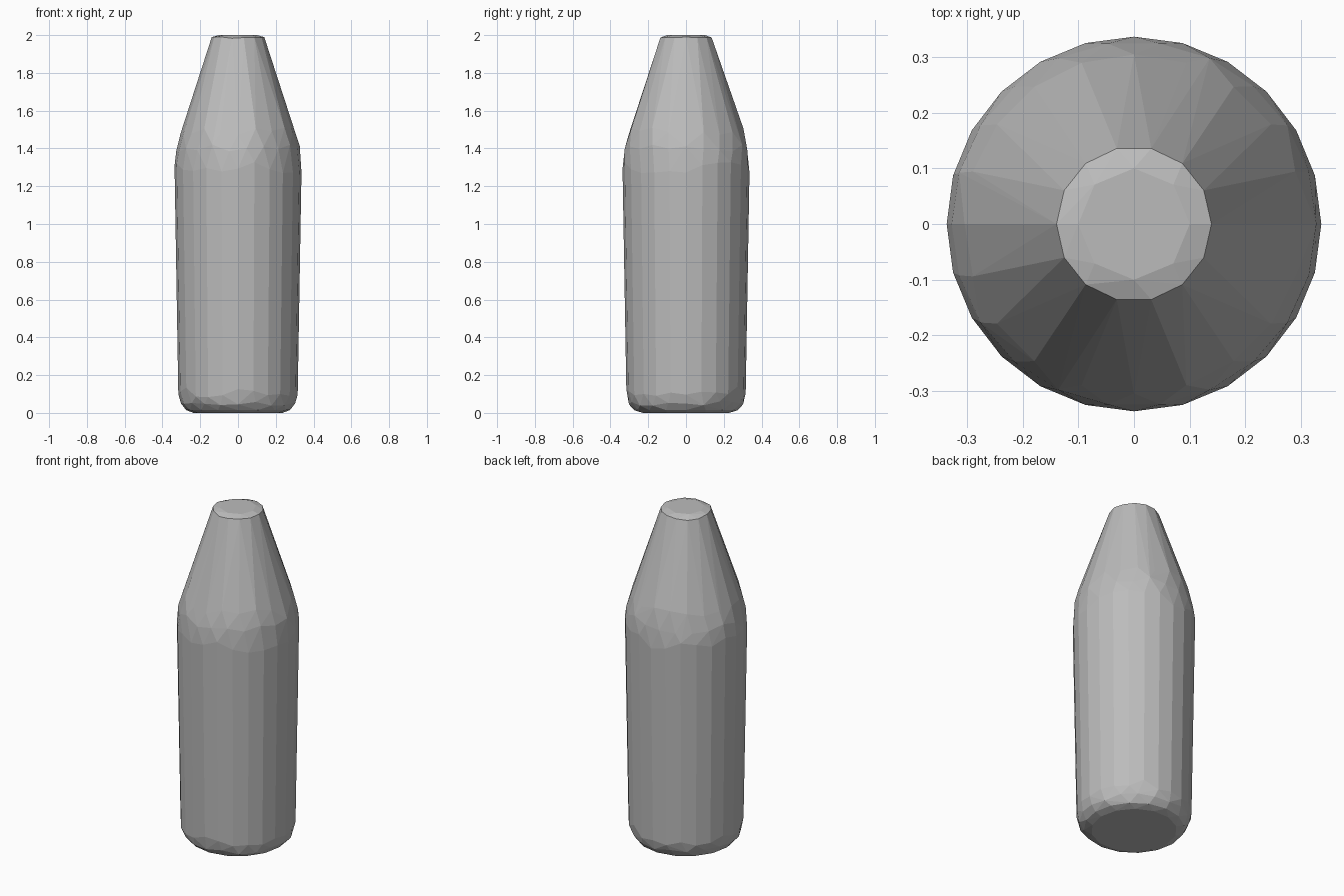
import bpy, bmesh, math, random

cube = bpy.data.objects.get("Cube")
if cube:
    bpy.data.objects.remove(cube, do_unlink=True)

random.seed(4)

# Body profile: height, radius, number of points, random drop in height
RINGS = [
    (0.0, 0.235, 14, 0),
    (0.015, 0.275, 16, 0),
    (0.05, 0.302, 20, 0.012),
    (0.11, 0.316, 24, 0.03),
    (1.30, 0.336, 24, 0.03),
    (1.40, 0.327, 22, 0.02),
    (1.49, 0.304, 20, 0.02),
    (1.985, 0.139, 14, 0.006),
    (2.0, 0.10, 8, 0),
]

# Grey plastic
grey = bpy.data.materials.new("grey")
grey.use_nodes = True
colour = (0.5, 0.5, 0.5, 1)
grey.diffuse_color = colour
grey.node_tree.nodes["Principled BSDF"].inputs["Base Color"].default_value = colour

# Faceted bottle-shaped shell: a convex skin over slightly uneven rings
bm = bmesh.new()
for level, (z, r, count, drop) in enumerate(RINGS):
    for i in range(count):
        a = 2 * math.pi * i / count
        bm.verts.new((r * math.cos(a), r * math.sin(a), z + random.uniform(-drop, drop)))
hull = bmesh.ops.convex_hull(bm, input=bm.verts[:])
loose = {g for g in hull["geom_interior"] + hull["geom_unused"]
         if isinstance(g, bmesh.types.BMVert)}
bmesh.ops.delete(bm, geom=list(loose), context='VERTS')
bmesh.ops.dissolve_limit(bm, angle_limit=math.radians(1), verts=bm.verts[:], edges=bm.edges[:])
bmesh.ops.recalc_face_normals(bm, faces=bm.faces[:])

mesh = bpy.data.meshes.new("bottle_body")
bm.to_mesh(mesh)
bm.free()
mesh.materials.append(grey)
body = bpy.data.objects.new("bottle_body", mesh)
bpy.context.collection.objects.link(body)
